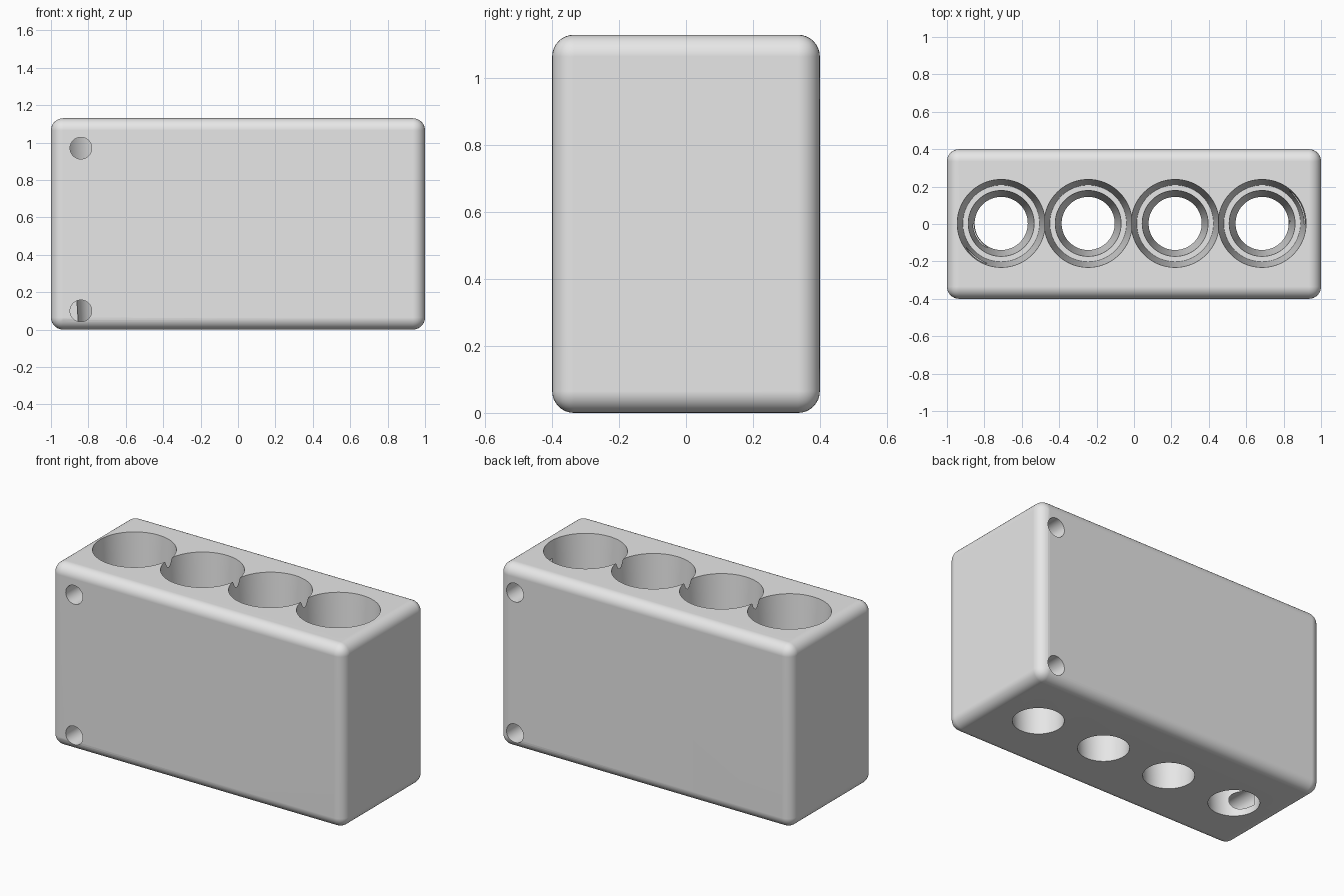
import bpy, bmesh, math
from mathutils import Matrix, Vector

cube = bpy.data.objects.get("Cube")
if cube:
    bpy.data.objects.remove(cube, do_unlink=True)

LENGTH, WIDTH, HEIGHT = 2.0, 0.8, 1.13
FILLET = 0.065
LEDGE = 0.565

grey = bpy.data.materials.new("plain_grey")
grey.use_nodes = True
grey.diffuse_color = (0.8, 0.8, 0.8, 1)
grey.node_tree.nodes["Principled BSDF"].inputs["Base Color"].default_value = (0.8, 0.8, 0.8, 1)


def make_object(name, bm):
    bmesh.ops.recalc_face_normals(bm, faces=bm.faces)
    mesh = bpy.data.meshes.new(name)
    bm.to_mesh(mesh)
    bm.free()
    mesh.materials.append(grey)
    obj = bpy.data.objects.new(name, mesh)
    bpy.context.collection.objects.link(obj)
    return obj


def lathe(name, profile, location, sides=96):
    """Closed solid of revolution about z from (radius, height) pairs."""
    bm = bmesh.new()
    rings = []
    for r, z in profile:
        rings.append([bm.verts.new((r * math.cos(math.tau * i / sides),
                                    r * math.sin(math.tau * i / sides), z))
                      for i in range(sides)])
    for a, b in zip(rings, rings[1:]):
        for i in range(sides):
            j = (i + 1) % sides
            bm.faces.new((a[i], a[j], b[j], b[i]))
    bm.faces.new(rings[0])
    bm.faces.new(rings[-1])
    bmesh.ops.translate(bm, verts=bm.verts, vec=location)
    return make_object(name, bm)


def pin_hole(name, x, z, side):
    """Horizontal cylinder from the middle plane out through one long face."""
    bm = bmesh.new()
    depth = 0.5
    bmesh.ops.create_cone(bm, cap_ends=True, segments=48, radius1=0.058,
                          radius2=0.058, depth=depth)
    bmesh.ops.rotate(bm, verts=bm.verts, matrix=Matrix.Rotation(math.pi / 2, 3, "X"))
    bmesh.ops.translate(bm, verts=bm.verts, vec=Vector((x, side * depth / 2, z)))
    return make_object(name, bm)


# Rounded block
bm = bmesh.new()
bmesh.ops.create_cube(bm, size=1)
bmesh.ops.scale(bm, verts=bm.verts, vec=(LENGTH, WIDTH, HEIGHT))
bmesh.ops.translate(bm, verts=bm.verts, vec=(0, 0, HEIGHT / 2))
bmesh.ops.bevel(bm, geom=bm.edges[:], offset=FILLET, segments=8, profile=0.5, affect="EDGES")
block = make_object("block", bm)

# Four tapered, stepped bores
bore = [(0.235, HEIGHT + 0.1), (0.235, HEIGHT), (0.205, LEDGE),
        (0.176, LEDGE), (0.142, 0), (0.142, -0.1)]
cutters = [lathe(f"bore_cutter_{i + 1}", bore, (-0.71 + 0.465 * i, 0.003, 0))
           for i in range(4)]

# Pin holes at one end of each long face
for z in (0.1, 0.97):
    cutters.append(pin_hole("front_pin_hole_cutter", -0.84, z, -1))
    cutters.append(pin_hole("back_pin_hole_cutter", 0.89, z, 1))

# Cut the block, then drop the cutters
bpy.ops.object.select_all(action="DESELECT")
bpy.context.view_layer.objects.active = block
block.select_set(True)
for cutter in cutters:
    cutter.hide_render = True
    mod = block.modifiers.new("cut", "BOOLEAN")
    mod.operation = "DIFFERENCE"
    mod.solver = "EXACT"
    mod.object = cutter
    bpy.ops.object.modifier_apply(modifier=mod.name)
for cutter in cutters:
    bpy.data.objects.remove(cutter, do_unlink=True)

# Smooth fillets and walls, crisp rims
bpy.ops.object.shade_smooth_by_angle(angle=math.radians(30))
weighted = block.modifiers.new("weighted_normals", "WEIGHTED_NORMAL")
weighted.keep_sharp = True
